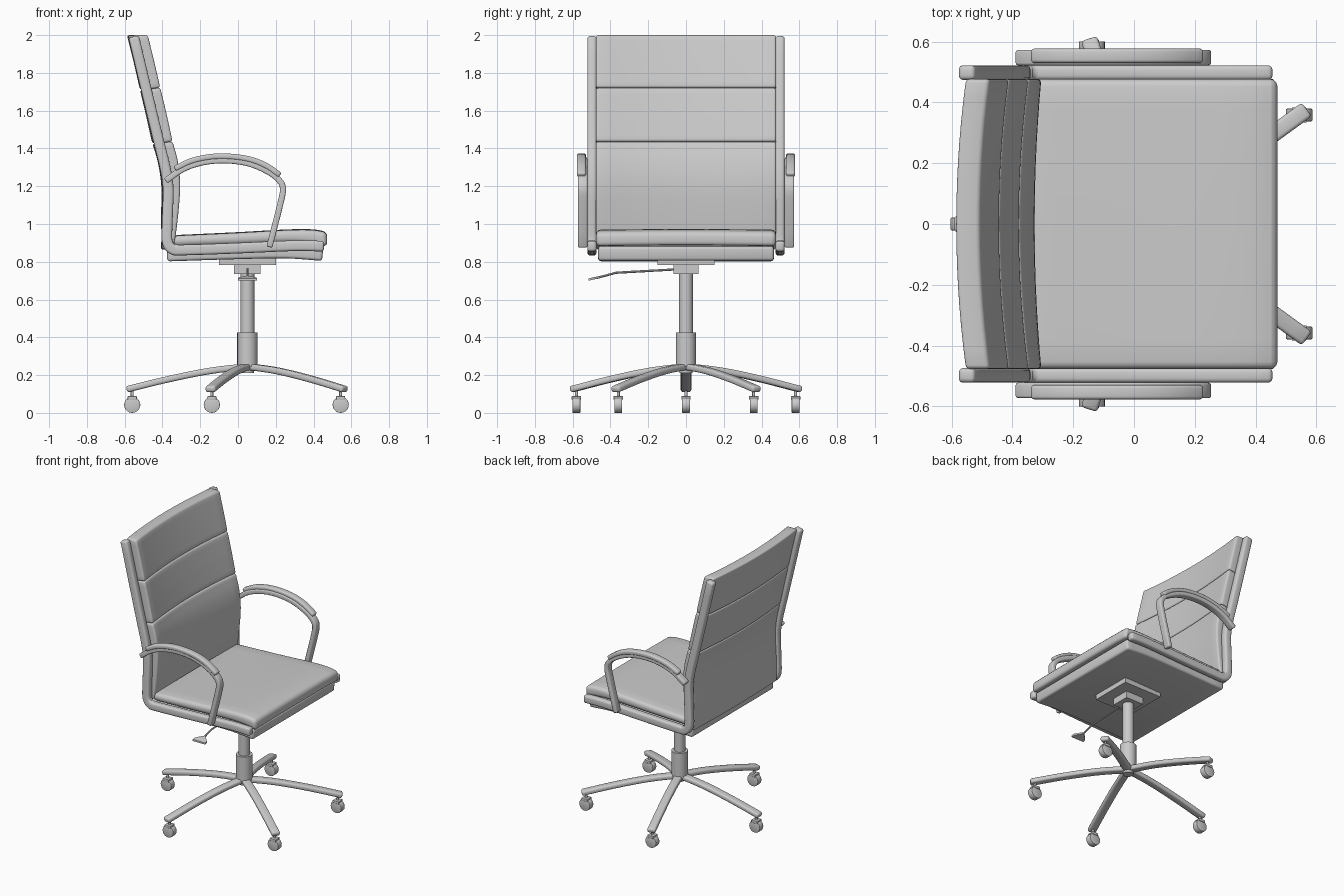
import bpy, bmesh, math
from mathutils import Vector, Matrix

if "Cube" in bpy.data.objects:
    bpy.data.objects.remove(bpy.data.objects["Cube"])

CX = 0.05  # column axis


def spline(pts, n=4):
    """Catmull-Rom samples through (x, z) points"""
    p = [Vector(q) for q in pts]
    p = [p[0] * 2 - p[1]] + p + [p[-1] * 2 - p[-2]]
    out = []
    for i in range(1, len(p) - 2):
        a, b, c, d = p[i - 1:i + 3]
        for k in range(n):
            t = k / n
            out.append(0.5 * (2 * b + (c - a) * t + (2 * a - 5 * b + 4 * c - d) * t * t
                              + (3 * b - a - 3 * c + d) * t ** 3))
    return out + [p[-2]]


def finish(name, bm, bevel=0.0, seg=3):
    bmesh.ops.recalc_face_normals(bm, faces=bm.faces)
    if bevel:
        sharp = [e for e in bm.edges if e.calc_face_angle(0) > 0.75]
        bmesh.ops.bevel(bm, geom=sharp, offset=bevel, segments=seg, profile=0.5,
                        affect='EDGES', clamp_overlap=False)
    me = bpy.data.meshes.new(name)
    bm.to_mesh(me)
    bm.free()
    ob = bpy.data.objects.new(name, me)
    bpy.context.collection.objects.link(ob)
    bpy.ops.object.select_all(action='DESELECT')
    bpy.context.view_layer.objects.active = ob
    ob.select_set(True)
    bpy.ops.object.shade_smooth_by_angle(angle=math.radians(40))
    return ob


def slab(name, hi, lo, y0, y1, bevel, ny=1, warp=None, seg=3):
    """Solid between two matching xz curves, spanning y0..y1"""
    bm = bmesh.new()
    rows = []
    for j in range(ny + 1):
        y = y0 + (y1 - y0) * j / ny
        s = 2 * j / ny - 1
        row = []
        for curve in (hi, lo):
            row.append([bm.verts.new((x + (warp(s, z)[0] if warp else 0), y,
                                      z + (warp(s, z)[1] if warp else 0))) for x, z in curve])
        rows.append(row)
    n = len(hi)
    for a, b in zip(rows, rows[1:]):
        for k in (0, 1):
            for i in range(n - 1):
                bm.faces.new((a[k][i], a[k][i + 1], b[k][i + 1], b[k][i]))
        for i in (0, n - 1):
            bm.faces.new((a[0][i], a[1][i], b[1][i], b[0][i]))
    for r in (rows[0], rows[-1]):
        for i in range(n - 1):
            bm.faces.new((r[0][i], r[0][i + 1], r[1][i + 1], r[1][i]))
    return finish(name, bm, bevel, seg)


def ribbon(name, path, t, y0, y1, bevel):
    """Strip of thickness t following an xz path"""
    hi, lo = [], []
    for i, p in enumerate(path):
        d = (path[min(i + 1, len(path) - 1)] - path[max(i - 1, 0)]).normalized()
        nrm = Vector((-d.y, d.x)) * t / 2
        hi.append(p + nrm)
        lo.append(p - nrm)
    return slab(name, hi, lo, y0, y1, bevel)


def box(name, x0, x1, y0, y1, z0, z1, bevel=0.0):
    return slab(name, [(x0, z1), (x1, z1)], [(x0, z0), (x1, z0)], y0, y1, bevel)


def cyl(name, r, depth, loc, axis='Z', n=24, bevel=0.0):
    bm = bmesh.new()
    bmesh.ops.create_cone(bm, cap_ends=True, segments=n, radius1=r, radius2=r, depth=depth)
    rot = Matrix.Rotation(math.pi / 2, 4, 'X') if axis == 'Y' else Matrix()
    bm.transform(Matrix.Translation(loc) @ rot)
    return finish(name, bm, bevel, 2)


# Seat: top cushion and under pad
slab("seat_cushion",
     spline([(-.345, .937), (0, .953), (.25, .967), (.39, .968), (.472, .955)]),
     spline([(-.345, .882), (0, .893), (.25, .902), (.39, .896), (.472, .878)]),
     -.477, .477, .024, 10, lambda s, z: (0, .004 * (1 - s * s)))
slab("seat_under_pad",
     spline([(-.375, .868), (0, .884), (.25, .89), (.452, .88)]),
     spline([(-.375, .802), (0, .814), (.25, .818), (.445, .805)]),
     -.465, .465, .015)

# Backrest: three padded panels, bowed backwards in the middle
recess = lambda s, z: (-(.012 + .02 * min(1, max(0, (z - .95) / .5))) * (1 - s * s), 0)
panels = [
    ("back_lower_panel", [(-.335, .90), (-.318, 1.03), (-.305, 1.2), (-.317, 1.33), (-.345, 1.437)],
     [(-.395, .86), (-.392, 1.03), (-.384, 1.2), (-.398, 1.33), (-.422, 1.425)]),
    ("back_middle_panel", [(-.345, 1.437), (-.376, 1.58), (-.41, 1.722)],
     [(-.422, 1.425), (-.453, 1.565), (-.487, 1.71)]),
    ("back_top_panel", [(-.41, 1.722), (-.442, 1.86), (-.476, 2.0)],
     [(-.487, 1.71), (-.519, 1.85), (-.556, 2.0)]),
]
for name, front, rear in panels:
    slab(name, spline(front), spline(rear), -.477, .477, .013, 14, recess)

# Side frames, arms and arm pads, mirrored left/right
frame = spline([(.455, .882), (.3, .885), (0, .872), (-.29, .862), (-.345, .866), (-.373, .90),
                (-.376, .97), (-.371, 1.1), (-.37, 1.2), (-.388, 1.31), (-.42, 1.44),
                (-.485, 1.71), (-.552, 1.992)], 3)
arm = spline([(-.383, 1.228), (-.29, 1.292), (-.18, 1.328), (-.06, 1.337), (.06, 1.32),
              (.16, 1.277), (.215, 1.235), (.238, 1.19), (.225, 1.11), (.166, .878)], 3)
pad = spline([(-.335, 1.292), (-.25, 1.333), (-.15, 1.355), (-.05, 1.358), (.06, 1.343),
              (.15, 1.308), (.222, 1.258)], 3)
for side, sg in (("left", -1), ("right", 1)):
    def span(a, b):
        return sorted((a * sg, b * sg))
    ribbon(side + "_side_frame", frame, .056, *span(.474, .522), .014)
    ribbon(side + "_arm", arm, .032, *span(.522, .573), .008)
    ribbon(side + "_arm_pad", pad, .030, *span(.530, .577), .010)

# Tilt mechanism and gas column
box("seat_plate", -.10, .20, -.15, .15, .783, .818)
box("tilt_block", -.02, .12, -.067, .067, .735, .785)
cyl("gas_column", .037, .34, (CX, 0, .58))
cyl("column_sleeve", .054, .18, (CX, 0, .335))
cyl("hub_base", .034, .06, (CX, 0, .24))

# Height lever with flared paddle
bm = bmesh.new()
prof = [(-.05, .76), (-.37, .742), (-.47, .715)]
rings = []
for y, z in prof:
    rings.append([bm.verts.new((CX + .006 * math.cos(a), y, z + .006 * math.sin(a)))
                  for a in [k * math.pi / 4 for k in range(8)]])
for a, b in zip(rings, rings[1:]):
    for k in range(8):
        bm.faces.new((a[k], a[(k + 1) % 8], b[(k + 1) % 8], b[k]))
bm.faces.new(rings[0])
bm.faces.new(rings[-1])
finish("height_lever", bm)
bm = bmesh.new()
ends = [[bm.verts.new((CX + sx * w, y, z + sz * .006)) for sx, sz in
         ((-1, -1), (1, -1), (1, 1), (-1, 1))]
        for y, z, w in ((-.455, .719, .010), (-.495, .711, .048), (-.515, .706, .050))]
for a, b in zip(ends, ends[1:]):
    for k in range(4):
        bm.faces.new((a[k], a[(k + 1) % 4], b[(k + 1) % 4], b[k]))
bm.faces.new(ends[0])
bm.faces.new(ends[-1])
finish("lever_paddle", bm)

# Five-star base with casters
leg_path = spline([(0, .246), (.2, .222), (.42, .178), (.64, .124)], 4)
for i in range(5):
    ang = math.pi + i * math.tau / 5
    leg = ribbon(f"base_leg_{i + 1}", leg_path, .034, -.028, .028, .012)
    leg.data.transform(Matrix.Translation((CX, 0, 0)) @ Matrix.Rotation(ang, 4, 'Z'))
    x, y = CX + .61 * math.cos(ang), .61 * math.sin(ang)
    cyl(f"caster_stem_{i + 1}", .008, .06, (x, y, .105), n=12)
    cyl(f"caster_wheel_{i + 1}", .043, .042, (x, y, .043), 'Y', 20, .003)
    box(f"caster_cover_{i + 1}", x - .024, x + .024, y - .025, y + .025, .07, .089, .003)
